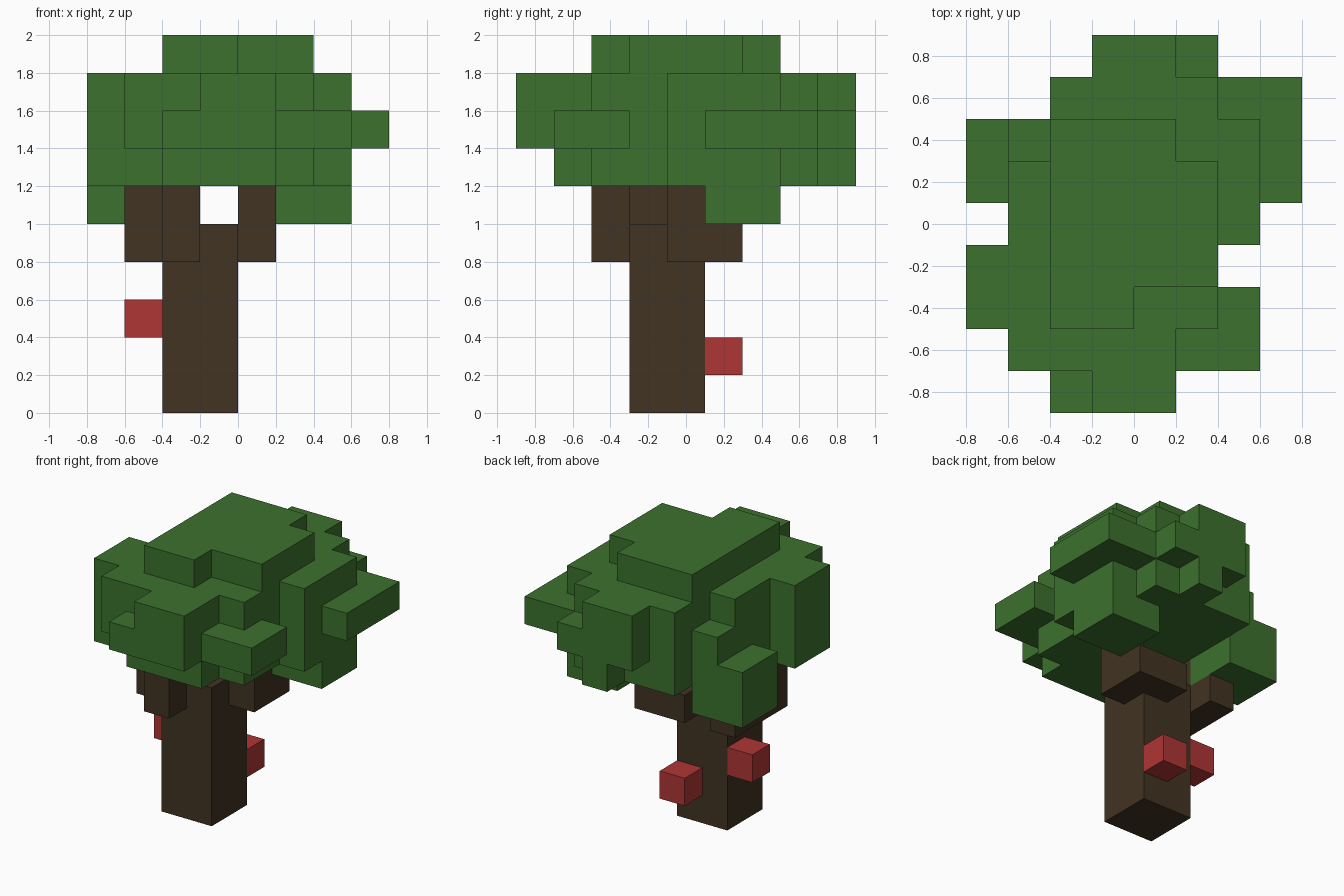
import bpy
import bmesh
from mathutils import Vector

UNIT = 0.2
FRONT = -0.9   # y of the first row of blocks

cube = bpy.data.objects.get("Cube")
if cube:
    bpy.data.objects.remove(cube, do_unlink=True)


def material(name, rgb):
    mat = bpy.data.materials.new(name)
    mat.use_nodes = True
    mat.diffuse_color = (*rgb, 1)
    bsdf = mat.node_tree.nodes["Principled BSDF"]
    bsdf.inputs["Base Color"].default_value = (*rgb, 1)
    bsdf.inputs["Roughness"].default_value = 0.9
    return mat


def box(xs, ys, zs):
    """Set of grid cells in a block, each range given as (start, end)."""
    return {(x, y, z) for x in range(*xs) for y in range(*ys) for z in range(*zs)}


def layer(z, first_row, spans):
    """One level of blocks: an x span for each row from front to back."""
    cells = set()
    for row, span in enumerate(spans, first_row):
        cells |= box(span, (row, row + 1), (z, z + 1))
    return cells


def build(name, cells, mat):
    """Skin the outside of the cells and merge the flat areas."""
    bm = bmesh.new()
    verts = {}

    def vert(p):
        key = tuple(round(c) for c in p)
        if key not in verts:
            x, y, z = key
            verts[key] = bm.verts.new((x * UNIT, FRONT + y * UNIT, z * UNIT))
        return verts[key]

    for cell in sorted(cells):
        for axis in range(3):
            for side in (0, 1):
                near = list(cell)
                near[axis] += 1 if side else -1
                if tuple(near) in cells:
                    continue
                base = Vector(cell)
                base[axis] += side
                u, v = Vector((0, 0, 0)), Vector((0, 0, 0))
                u[(axis + 1) % 3] = v[(axis + 2) % 3] = 1
                quad = [base, base + u, base + u + v, base + v]
                if not side:
                    quad.reverse()
                bm.faces.new([vert(p) for p in quad])
    bmesh.ops.dissolve_limit(bm, angle_limit=0.01, verts=bm.verts[:], edges=bm.edges[:])
    mesh = bpy.data.meshes.new(name)
    bm.to_mesh(mesh)
    bm.free()
    mesh.materials.append(mat)
    obj = bpy.data.objects.new(name, mesh)
    bpy.context.scene.collection.objects.link(obj)
    return obj


leaf = material("leaf green", (0.045, 0.165, 0.027))
bark = material("bark brown", (0.054, 0.033, 0.016))
fruit = material("fruit red", (0.43, 0.036, 0.036))

# Trunk with its branches
wood = box((-2, 0), (3, 5), (0, 5))
wood |= box((0, 1), (4, 6), (4, 5)) | box((0, 1), (4, 5), (5, 6))   # left branch
wood |= box((-1, 0), (5, 6), (4, 5))                                # back stub
wood |= box((-2, -1), (2, 3), (4, 6))                               # front branch
wood |= box((-3, -2), (3, 6), (4, 5)) | box((-3, -2), (3, 5), (5, 6))  # right branch
build("trunk", wood, bark)

# Crown, from the hanging clumps up to the top
crown = box((1, 3), (5, 7), (5, 6)) | box((-4, -2), (5, 7), (5, 6))
crown |= layer(6, 1, [(-2, 1), (-4, 2), (-4, 2), (-3, 3),
                      (-4, 3), (-4, 3), (-2, 2), (0, 1)])
crown |= layer(7, 0, [(-2, 1), (-3, 3), (-4, 3), (-4, 2), (-3, 3),
                      (-3, 4), (-3, 4), (-2, 4), (-1, 2)])
crown |= layer(8, 0, [(-1, 1), (-3, 1), (-4, 2), (-4, 2), (-3, 3),
                      (-3, 3), (-2, 3), (-2, 2), (-1, 1)])
crown |= layer(9, 2, [(-2, 0), (-2, 2), (-2, 2), (-2, 2), (-2, 1)])
build("crown", crown, leaf)

# Fruit on the side and back of the trunk
build("side_fruit", box((-3, -2), (4, 5), (2, 3)), fruit)
build("back_fruit", box((-1, 0), (5, 6), (1, 2)), fruit)
